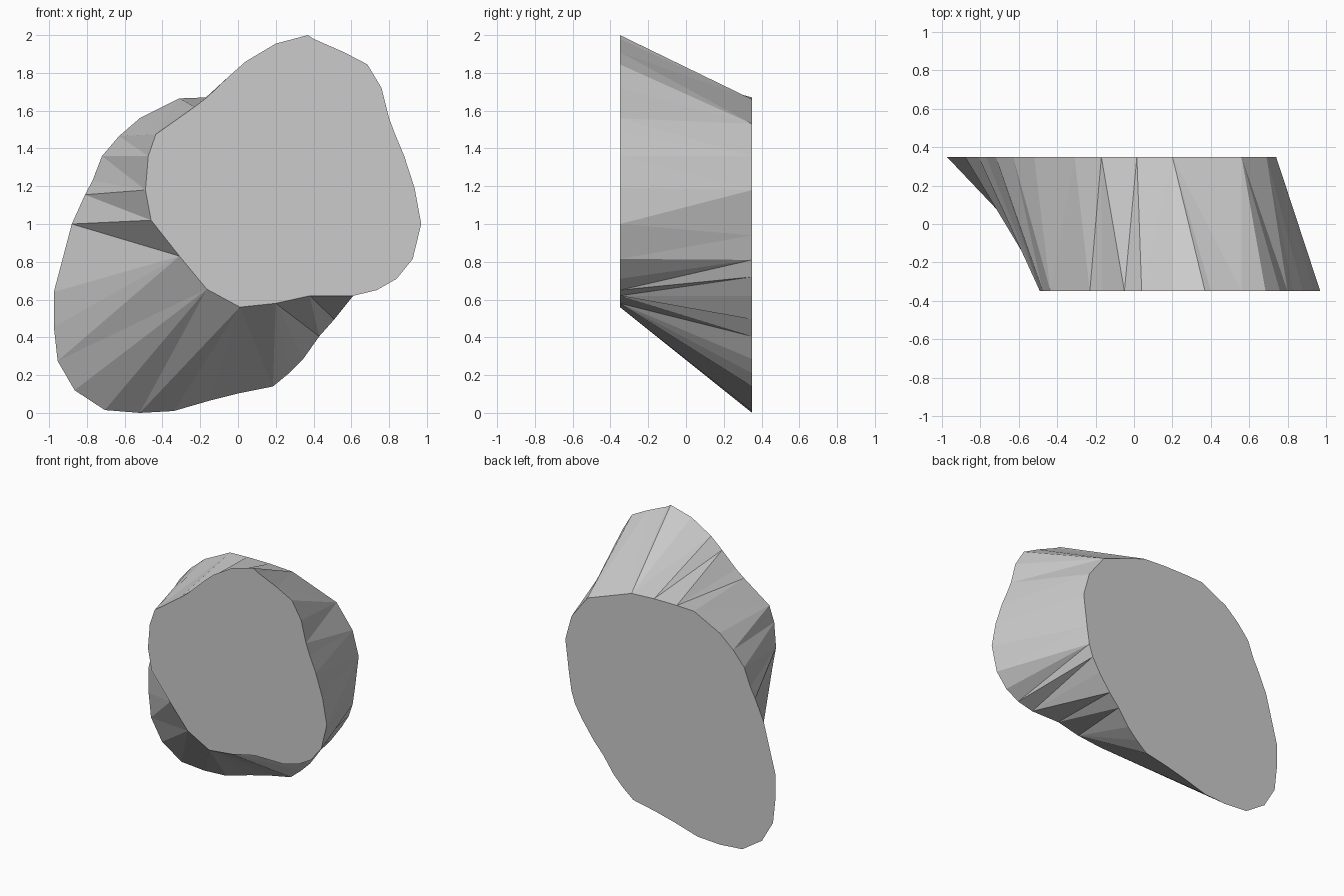
import bpy, bmesh
from mathutils import Vector

if "Cube" in bpy.data.objects:
    bpy.data.objects.remove(bpy.data.objects["Cube"])

HALF = 0.35

# Outlines (x, z), clockwise seen from the front
front = [(-.23, 1.62), (-.165, 1.67), (-.05, 1.78), (.04, 1.86), (.2, 1.955),
         (.37, 2.0), (.4, 1.98), (.56, 1.91), (.685, 1.845), (.76, 1.72),
         (.8, 1.56), (.83, 1.48), (.88, 1.36), (.935, 1.19), (.97, 1.0),
         (.925, .815), (.84, .71), (.735, .65), (.61, .62), (.38, .62),
         (.2, .58), (.01, .56), (-.165, .655), (-.31, .83), (-.46, 1.02),
         (-.49, 1.18), (-.475, 1.36), (-.435, 1.475)]
back = [(-.17, 1.67), (.015, 1.67), (.2, 1.66), (.56, 1.53), (.69, 1.36),
        (.74, 1.18), (.71, .94), (.69, .81), (.66, .72), (.6, .62),
        (.51, .495), (.43, .405), (.345, .285), (.27, .21), (.185, .14),
        (.01, .105), (-.15, .065), (-.34, .01), (-.52, 0), (-.705, .015),
        (-.865, .12), (-.955, .275), (-.975, .455), (-.975, .64), (-.88, 1.0),
        (-.81, 1.155), (-.77, 1.23), (-.72, 1.36), (-.63, 1.465),
        (-.52, 1.56), (-.31, 1.665)]

# Matching corners (front index, back index) that guide the side facets
anchors = [(0, 0), (2, 1), (8, 3), (14, 5), (18, 9), (20, 14), (21, 18),
           (22, 19), (23, 21), (24, 24), (27, 28), (len(front), len(back))]

bm = bmesh.new()
f = [bm.verts.new((x, -HALF, z)) for x, z in front]
b = [bm.verts.new((x, HALF, z)) for x, z in back]

# Flat front and back
bm.faces.new(f)
bm.faces.new(b[::-1])


def bridge(i, j, i_end, j_end):
    """Triangle strip between two runs of outline, shortest diagonal first."""
    F = lambda k: f[k % len(f)]
    B = lambda k: b[k % len(b)]
    while i < i_end or j < j_end:
        step_front = j == j_end or (i < i_end and
            (F(i + 1).co - B(j).co).length <= (B(j + 1).co - F(i).co).length)
        if step_front:
            bm.faces.new((F(i), B(j), F(i + 1)))
            i += 1
        else:
            bm.faces.new((F(i), B(j), B(j + 1)))
            j += 1


# Slanted faceted sides
for (i0, j0), (i1, j1) in zip(anchors, anchors[1:]):
    bridge(i0, j0, i1, j1)

bmesh.ops.recalc_face_normals(bm, faces=bm.faces)
mesh = bpy.data.meshes.new("stone_slab")
bm.to_mesh(mesh)
bm.free()
bpy.context.collection.objects.link(bpy.data.objects.new("stone_slab", mesh))
